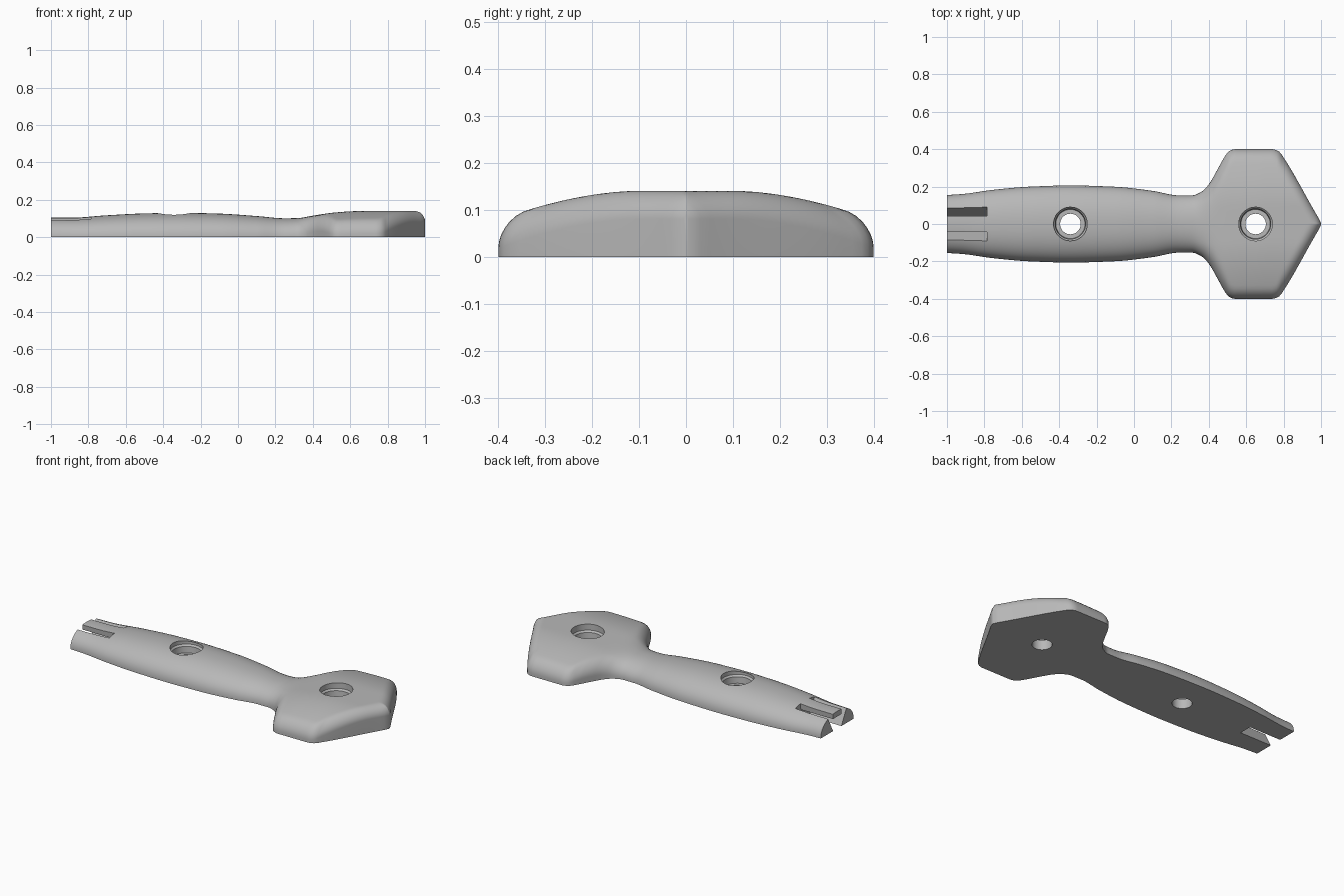
import bpy, bmesh, math

cube = bpy.data.objects.get("Cube")
if cube:
    bpy.data.objects.remove(cube, do_unlink=True)

grey = bpy.data.materials.new("plain_grey")
grey.use_nodes = True
grey.diffuse_color = (0.48, 0.48, 0.48, 1)
grey.node_tree.nodes["Principled BSDF"].inputs["Base Color"].default_value = (0.48, 0.48, 0.48, 1)

# Half width and crown height along the length
WIDTH = [(-1, .155), (-.92, .16), (-.75, .183), (-.55, .2), (-.34, .206), (-.1, .199),
         (.1, .177), (.24, .153), (.31, .153), (.36, .172), (.4, .212), (.44, .28),
         (.48, .352), (.505, .387), (.54, .4), (.74, .4), (.775, .388), (.8, .355),
         (.97, .06), (.99, .026), (1, .004)]
CROWN = [(-1, .104), (-.9, .104), (-.7, .117), (-.5, .127), (-.3, .13), (-.1, .126),
         (.1, .113), (.25, .101), (.32, .102), (.4, .115), (.5, .13), (.6, .138),
         (.7, .141), (1, .141)]
FILLET = .06


def curve(points, x):
    """Smooth monotone interpolation through the points."""
    def secant(i):
        (a, b), (c, d) = points[i], points[i + 1]
        return (d - b) / (c - a)

    def tangent(i):
        if i == 0 or i == len(points) - 1:
            return secant(min(i, len(points) - 2))
        a, b = secant(i - 1), secant(i)
        return 2 * a * b / (a + b) if a * b > 0 else 0

    i = max(k for k in range(len(points) - 1) if points[k][0] <= x or k == 0)
    (x0, y0), (x1, y1) = points[i], points[i + 1]
    s, t = x1 - x0, (x - x0) / (x1 - x0)
    return (y0 * (1 + 2 * t) * (1 - t) ** 2 + tangent(i) * s * t * (1 - t) ** 2
            + y1 * t * t * (3 - 2 * t) + tangent(i + 1) * s * t * t * (t - 1))


def surface(x, y, w, slope):
    """Rounded grip blending into a crowned head with a filleted rim."""
    h, a = curve(CROWN, x), abs(y)
    grip = h * max(0, 1 - (a / w) ** 2.2) ** (1 / 2.2)
    crown = h * (1 - .39 * (max(0, a - .1) / .28) ** 1.8)
    d = min(1, (w - a) / math.hypot(1, slope) / FILLET)
    head = crown - FILLET * (1 - math.sqrt(max(0, 1 - (1 - d) ** 2)))
    b = min(1, max(0, (x - .26) / .26))
    b = b * b * (3 - 2 * b)
    return max(.004, grip * (1 - b) + head * b)


def new_object(name, bm):
    bmesh.ops.recalc_face_normals(bm, faces=bm.faces)
    mesh = bpy.data.meshes.new(name)
    bm.to_mesh(mesh)
    bm.free()
    mesh.materials.append(grey)
    ob = bpy.data.objects.new(name, mesh)
    bpy.context.collection.objects.link(ob)
    return ob


def loft(name, rings, closed_ends=True):
    bm = bmesh.new()
    rings = [[bm.verts.new(p) for p in ring] for ring in rings]
    n = len(rings[0])
    for r, s in zip(rings, rings[1:]):
        for i in range(n):
            j = (i + 1) % n
            bm.faces.new((r[i], r[j], s[j], s[i]))
    if closed_ends:
        bm.faces.new(rings[0])
        bm.faces.new(rings[-1])
    return new_object(name, bm)


# Handle and hexagonal head in one lofted body
STEPS, ACROSS = 160, 36
rings = []
for k in range(STEPS + 1):
    x = -1 + 2 * k / STEPS
    w = curve(WIDTH, x)
    lo, hi = max(-1, x - .005), min(1, x + .005)
    slope = (curve(WIDTH, hi) - curve(WIDTH, lo)) / (hi - lo)
    ys = [w * math.sin(math.pi * (i / ACROSS - .5)) for i in range(ACROSS + 1)]
    rings.append([(x, -w, 0)] + [(x, y, surface(x, y, w, slope)) for y in ys] + [(x, w, 0)])
body = loft("handle_body", rings)

# Counterbored screw holes
cutters = []
BORE = [(.055, -.1), (.055, .058), (.078, .058), (.081, .095), (.09, .105), (.09, .3)]
for cx in (-.34, .65):
    cutters.append(loft("screw_hole_cutter", [
        [(cx + r * math.cos(a), r * math.sin(a), z)
         for a in (2 * math.pi * i / 48 for i in range(48))] for r, z in BORE]))

# Flared end slot that leaves a bridging tongue on top
half = [(.034, -.01), (.118, .15), (.045, .15), (.04, .072)]
outline = half + [(-y, z) for y, z in reversed(half)]
cutters.append(loft("end_slot_cutter", [[(x, y, z) for y, z in outline] for x in (-1.1, -.787)]))

for cutter in cutters:
    cutter.hide_render = True
    mod = body.modifiers.new("cut", "BOOLEAN")
    mod.operation = "DIFFERENCE"
    mod.solver = "EXACT"
    mod.object = cutter

# Bake the cuts and drop the cutters
graph = bpy.context.evaluated_depsgraph_get()
baked = bpy.data.meshes.new_from_object(body.evaluated_get(graph))
body.modifiers.clear()
body.data = baked
for cutter in cutters:
    bpy.data.objects.remove(cutter, do_unlink=True)

bpy.ops.object.select_all(action="DESELECT")
body.select_set(True)
bpy.context.view_layer.objects.active = body
bpy.ops.object.shade_smooth_by_angle(angle=math.radians(35))
